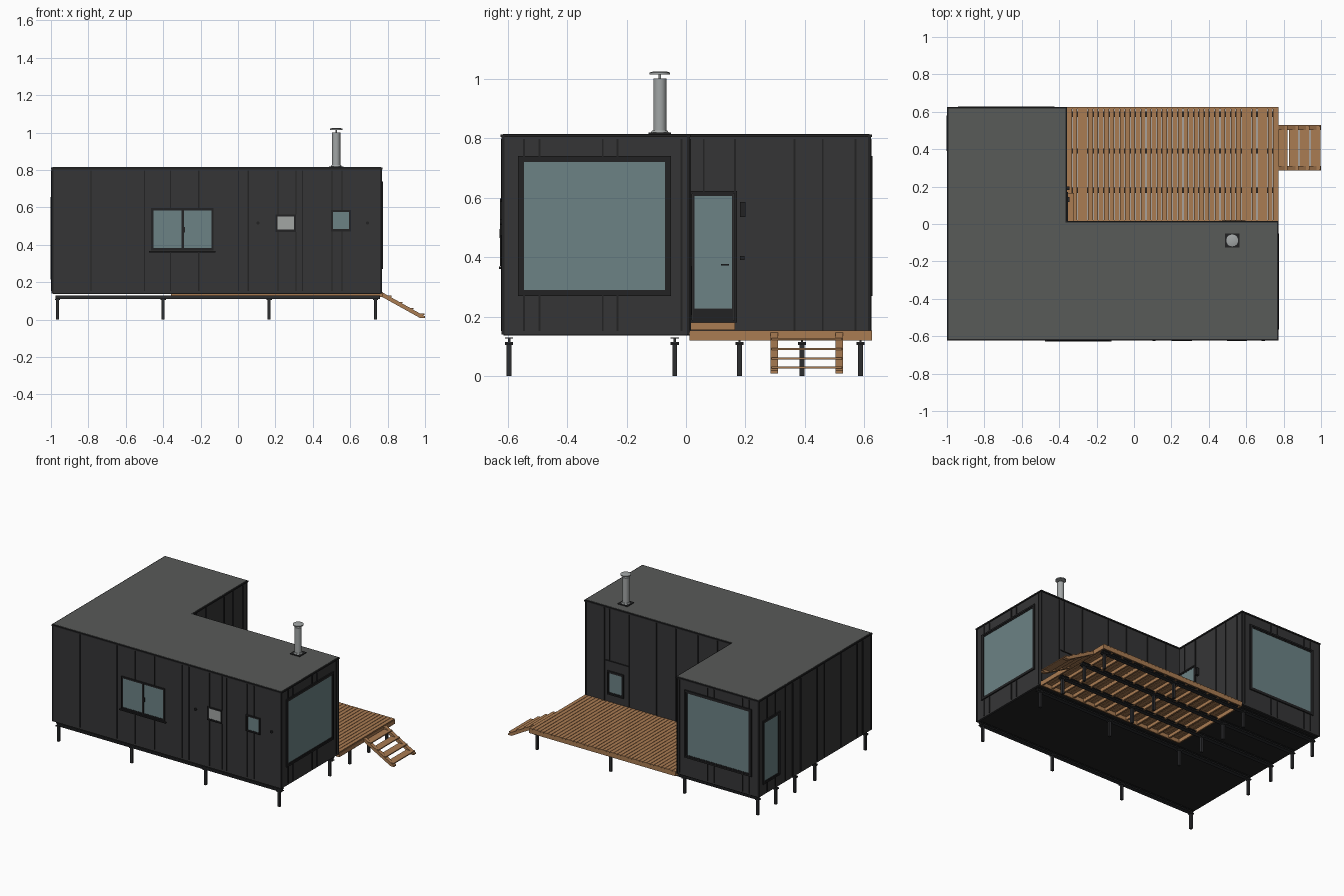
import bpy, bmesh, math
from mathutils import Matrix, Vector

if "Cube" in bpy.data.objects:
    bpy.data.objects.remove(bpy.data.objects["Cube"])


def mat(name, r, g, b):
    m = bpy.data.materials.new(name)
    m.diffuse_color = (r, g, b, 1)
    m.use_nodes = True
    m.node_tree.nodes["Principled BSDF"].inputs["Base Color"].default_value = m.diffuse_color
    return m


CLAD = mat("charcoal cladding", 0.036, 0.036, 0.037)
TRIM = mat("black trim", 0.016, 0.016, 0.017)
ROOF = mat("grey roof", 0.098, 0.103, 0.098)
GLASS = mat("blue grey glass", 0.15, 0.225, 0.235)
FROST = mat("frosted vent", 0.36, 0.38, 0.37)
WOOD = mat("warm timber", 0.40, 0.20, 0.085)
STEEL = mat("stainless flue", 0.36, 0.38, 0.38)
POST = mat("dark steel", 0.025, 0.026, 0.028)


def finish(name, bm, m):
    bmesh.ops.recalc_face_normals(bm, faces=bm.faces)
    me = bpy.data.meshes.new(name)
    bm.to_mesh(me)
    bm.free()
    me.materials.append(m)
    ob = bpy.data.objects.new(name, me)
    bpy.context.collection.objects.link(ob)
    return ob


def boxes(name, items, m):
    """One object from (x0, x1, y0, y1, z0, z1) boxes."""
    bm = bmesh.new()
    for x0, x1, y0, y1, z0, z1 in items:
        c = Vector(((x0 + x1) / 2, (y0 + y1) / 2, (z0 + z1) / 2))
        bmesh.ops.create_cube(bm, size=1, matrix=Matrix.Translation(c)
                              @ Matrix.Diagonal((x1 - x0, y1 - y0, z1 - z0, 1)))
    return finish(name, bm, m)


def prism(name, pts, direction, m):
    bm = bmesh.new()
    f = bm.faces.new([bm.verts.new(p) for p in pts])
    r = bmesh.ops.extrude_face_region(bm, geom=[f])
    bmesh.ops.translate(bm, vec=direction,
                        verts=[v for v in r["geom"] if isinstance(v, bmesh.types.BMVert)])
    return finish(name, bm, m)


def l_slab(name, inset, z0, z1, m):
    i = inset
    pts = [(-1 + i, -.623 + i), (.772 - i, -.623 + i), (.772 - i, .017 - i),
           (-.358 - i, .017 - i), (-.358 - i, .625 - i), (-1 + i, .625 - i)]
    return prism(name, [(x, y, z0) for x, y in pts], (0, 0, z1 - z0), m)


def tube(name, x, y, parts, m, seg=32):
    bm = bmesh.new()
    for r1, r2, z0, z1 in parts:
        bmesh.ops.create_cone(bm, cap_ends=True, segments=seg, radius1=r1, radius2=r2,
                              depth=z1 - z0, matrix=Matrix.Translation((x, y, (z0 + z1) / 2)))
    ob = finish(name, bm, m)
    bpy.context.view_layer.objects.active = ob
    ob.select_set(True)
    bpy.ops.object.shade_smooth_by_angle(angle=math.radians(35))
    ob.select_set(False)
    return ob


# House shell, floor and roof
l_slab("wall_shell", .006, .142, .806, CLAD)
l_slab("floor_plate", .010, .136, .142, TRIM)
l_slab("roof_trim", 0, .804, .813, TRIM)
l_slab("roof_sheet", .008, .812, .815, ROOF)

# Walls: axis of the normal, plane position, outward sign
WALLS = {"front": (1, -.617, -1), "right": (0, .766, 1), "left": (0, -.994, -1),
         "back": (1, .619, 1), "court": (1, .011, 1), "entry": (0, -.364, 1)}


def on_wall(wall, u0, u1, z0, z1, d0, d1):
    axis, p, s = WALLS[wall]
    a, b = sorted((p + s * d0, p + s * d1))
    return (a, b, u0, u1, z0, z1) if axis == 0 else (u0, u1, a, b, z0, z1)


def ring(wall, u0, u1, z0, z1, w, d):
    return [on_wall(wall, *r, -.002, d) for r in
            ((u0, u1, z1 - w, z1), (u0, u1, z0, z0 + w),
             (u0, u0 + w, z0 + w, z1 - w), (u1 - w, u1, z0 + w, z1 - w))]


def window(name, wall, u0, u1, z0, z1, w, glass=GLASS, extra=()):
    f = ring(wall, u0, u1, z0, z1, w * .55, .008)
    f += ring(wall, u0 + w * .5, u1 - w * .5, z0 + w * .5, z1 - w * .5, w * .5, .005)
    boxes(name + "_frame", f + [on_wall(wall, *e) for e in extra], TRIM)
    boxes(name + "_pane", [on_wall(wall, u0 + w * .8, u1 - w * .8, z0 + w * .8, z1 - w * .8,
                                   -.002, .002)], glass)


# Windows
window("right_window", "right", -.565, -.05, .27, .74, .02)
window("back_window", "back", -.94, -.425, .27, .74, .02)
window("side_window", "left", .39, .58, .215, .655, .018)
window("sliding_window", "front", -.465, -.13, .37, .597, .013, extra=[
    (-.302, -.290, .38, .59, 0, .007), (-.475, -.12, .36, .368, 0, .012),
    (-.292, -.284, .465, .495, 0, .010)])
window("vent_window", "front", .2, .31, .47, .563, .011, FROST)
window("small_window", "front", .497, .605, .472, .587, .012)
window("court_window", "court", .47, .595, .205, .37, .016,
       extra=[(.43, .61, .435, .441, 0, .006)])

# Standing seams, interrupted at the openings
OPEN = {"front": [(-.475, -.12, .36, .597), (.2, .31, .47, .563), (.497, .605, .472, .587)],
        "right": [(-.565, -.05, .27, .74)], "back": [(-.94, -.425, .27, .74)],
        "left": [(.39, .58, .215, .655)], "court": [(.46, .60, .16, .435)],
        "entry": [(.01, .172, .155, .622)]}
SEAMS = {"front": [-.785, -.5, -.36, -.21, .003, .055, .213, .31, .345, .503, .557],
         "right": [-.545, -.493, -.28, -.23, -.015],
         "back": [-.92, -.87, -.65, -.60, -.385],
         "left": [.53, .44, .33, .25, .16, -.02, -.1, -.28, -.46, -.52],
         "court": [.62, .58, .43, .22, .07, -.1, -.25],
         "entry": [.06, .165, .365, .46, .57]}
seams = []
for wall, us in SEAMS.items():
    for u in us:
        spans = [(.152, .798)]
        for a, b, z0, z1 in OPEN[wall]:
            if a <= u <= b:
                spans = [s for s in ((.152, z0), (z1, .798)) if s[1] - s[0] > .01]
        seams += [on_wall(wall, u - .003, u + .003, s0, s1, -.002, .005) for s0, s1 in spans]
boxes("wall_seams", seams, TRIM)

# Corner flashings
boxes("corner_trim", [(x - .005, x + .005, y - .005, y + .005, .14, .805) for x, y in
                      ((-.992, -.615), (.764, -.615), (.764, .009), (-.366, .617), (-.992, .617))],
      TRIM)

# Entry door with lamp, socket, handle and step
boxes("door_leaf", [on_wall("entry", .015, .168, .18, .615, 0, .004)], CLAD)
boxes("door_frame", ring("entry", .012, .172, .18, .622, .009, .010)
      + ring("entry", .022, .160, .185, .612, .006, .007)
      + [on_wall("entry", .022, .160, .186, .226, 0, .005)], TRIM)
boxes("door_glass", [on_wall("entry", .027, .154, .228, .607, 0, .006)], GLASS)
boxes("door_handle", [on_wall("entry", .118, .145, .372, .377, .006, .018)], POST)
boxes("wall_lamp", [on_wall("entry", .182, .200, .535, .585, 0, .02),
                    on_wall("entry", .182, .196, .39, .404, 0, .01)], TRIM)
boxes("door_step", [(-.36, -.322, .012, .165, .155, .18)], WOOD)

# Round wall vents on the front
bm = bmesh.new()
for x in (.107, .692):
    bmesh.ops.create_cone(bm, cap_ends=True, segments=16, radius1=.009, radius2=.009, depth=.012,
                          matrix=Matrix.Translation((x, -.619, .517))
                          @ Matrix.Rotation(math.pi / 2, 4, 'X'))
finish("wall_vents", bm, TRIM)

# Flue
FX, FY = .525, -.088
boxes("flue_flashing", [(FX - .038, FX + .038, FY - .038, FY + .038, .813, .819)], TRIM)
tube("flue_pipe", FX, FY, [(.03, .026, .818, .826), (.022, .022, .82, 1.0),
                           (.004, .004, .99, 1.02)], STEEL)
tube("flue_cap", FX, FY, [(.034, .034, 1.014, 1.021), (.034, .02, 1.021, 1.025)], STEEL)

# Deck boards, fascia and joists
X0, X1, Y0, Y1 = -.358, .772, .012, .625
n = 40
step = (X1 - X0) / n
boxes("deck_boards", [(X0 + i * step, X0 + (i + 1) * step - .003, Y0, Y1, .146, .154)
                      for i in range(n)], WOOD)
boxes("deck_fascia", [(X0, X1, Y0, Y0 + .01, .12, .147), (X0, X1, Y1 - .01, Y1, .12, .147),
                      (X0, X0 + .01, Y0, Y1, .12, .147), (X1 - .01, X1, Y0, Y1, .12, .147)], WOOD)
boxes("deck_joists", [(X0 + k * .0868 - .006, X0 + k * .0868 + .006, Y0 + .01, Y1 - .01, .125, .146)
                      for k in range(1, 13)], WOOD)

# Stairs
for y in (.285, .503):
    prism("stair_stringer", [(.77, y, .147), (.77, y, .122), (.975, y, .008), (1, y, .008),
                             (1, y, .018)], (0, .025, 0), WOOD)
boxes("stair_treads", [(.77 + i * .058, .822 + i * .058, .288, .525, z - .004, z + .003)
                       for i, z in enumerate((.125, .092, .06, .029))], WOOD)

# Steel beams on posts
ROWS = (-.595, -.038, .18, .39, .587)
beams, posts = [], []
for y in ROWS:
    beams += [(-.975, .76, y - .014, y + .014, .126, .130), (-.975, .76, y - .004, y + .004, .114, .126),
              (-.975, .76, y - .014, y + .014, .110, .114)]
    for x in (-.965, -.4, .167, .735):
        posts += [(x - .008, x + .008, y - .008, y + .008, 0, .112),
                  (x - .014, x + .014, y - .014, y + .014, .105, .111)]
boxes("floor_beams", beams, POST)
boxes("foundation_posts", posts, POST)
